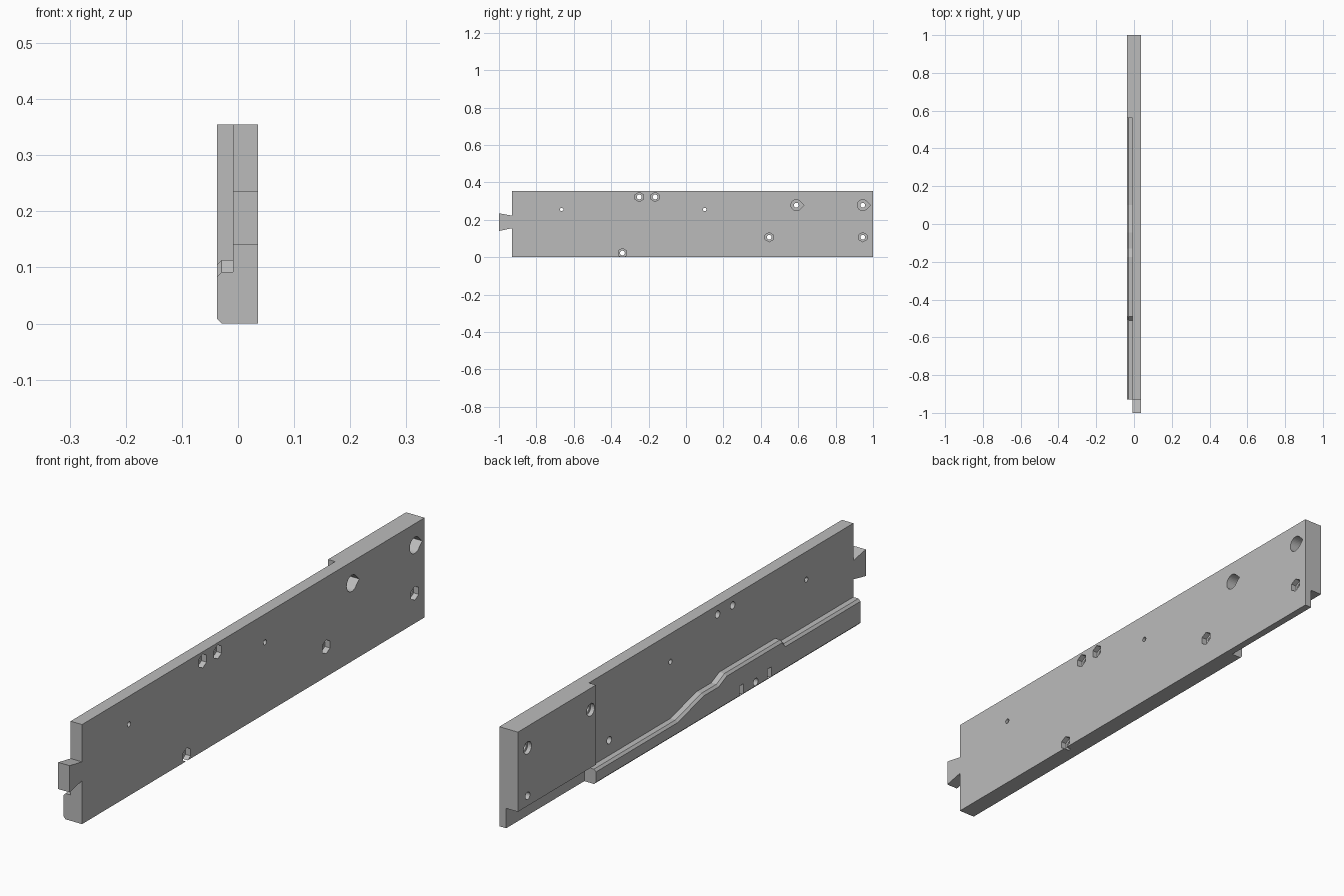
import bpy, bmesh, math

if "Cube" in bpy.data.objects:
    bpy.data.objects.remove(bpy.data.objects["Cube"])

grey = bpy.data.materials.new("plain_grey")
grey.use_nodes = True
colour = (0.5, 0.5, 0.5, 1)
grey.diffuse_color = colour
grey.node_tree.nodes["Principled BSDF"].inputs["Base Color"].default_value = colour

OUT, PANEL, THIN, FLAT = -0.037, -0.009, 0.009, 0.036   # depth levels along x
TOP, FRONT, STEP, BACK = 0.355, -0.93, 0.56, 1.0


def prism(name, outline, x0, x1, chamfer=0):
    """Extrude a (y, z) outline from x0 to x1, chamfering the long edges at x0."""
    bm = bmesh.new()
    face = bm.faces.new([bm.verts.new((x0, y, z)) for y, z in outline])
    ext = bmesh.ops.extrude_face_region(bm, geom=[face])
    for v in ext["geom"]:
        if isinstance(v, bmesh.types.BMVert):
            v.co.x = x1
    bmesh.ops.recalc_face_normals(bm, faces=bm.faces)
    if chamfer:
        edges = [e for e in bm.edges
                 if all(abs(v.co.x - x0) < 1e-5 for v in e.verts)
                 and abs(e.verts[0].co.y - e.verts[1].co.y) > 0.001]
        bmesh.ops.bevel(bm, geom=edges, offset=chamfer, segments=1, affect='EDGES')
    mesh = bpy.data.meshes.new(name)
    bm.to_mesh(mesh)
    bm.free()
    mesh.materials.append(grey)
    obj = bpy.data.objects.new(name, mesh)
    bpy.context.collection.objects.link(obj)
    return obj


def rect(y0, y1, z0, z1):
    return [(y0, z0), (y1, z0), (y1, z1), (y0, z1)]


def ring(y, z, r, sides=24, turn=0.0):
    return [(y + r * math.cos(turn + i * math.tau / sides),
             z + r * math.sin(turn + i * math.tau / sides)) for i in range(sides)]


def teardrop(y, z, r):
    pts = [(y + r * math.cos(a), z + r * math.sin(a))
           for a in (math.pi / 4 + i * 1.5 * math.pi / 24 for i in range(25))]
    return pts + [(y + r * math.sqrt(2), z)]


def combine(target, tool, operation):
    mod = target.modifiers.new(operation, 'BOOLEAN')
    mod.operation = operation
    mod.solver = 'EXACT'
    mod.object = tool
    bpy.context.view_layer.objects.active = target
    bpy.ops.object.modifier_apply(modifier=mod.name)
    bpy.data.objects.remove(tool)


# Main plate with the flared tongue at the front
plate = prism("side_plate", [
    (FRONT, 0), (STEP, 0), (STEP, 0.071), (BACK, 0.071), (BACK, TOP), (FRONT, TOP),
    (FRONT, 0.222), (-1, 0.235), (-1, 0.14), (FRONT, 0.155)], PANEL, FLAT)

# Thin lower lip and thick block at the rear
combine(plate, prism("rear_lip", rect(0.5, BACK, 0, 0.1), THIN, FLAT), 'UNION')
combine(plate, prism("rear_block", rect(STEP, BACK, 0.071, TOP), OUT, 0.02), 'UNION')

# Stepped ledge along the lower edge
ledge = [(FRONT, 0), (STEP, 0), (STEP, 0.053), (0.1, 0.053), (-0.045, 0.092),
         (-0.13, 0.092), (-0.175, 0.113), (-0.49, 0.113), (-0.51, 0.092), (FRONT, 0.092)]
combine(plate, prism("ledge", ledge, OUT, 0, 0.008), 'UNION')

# Screw holes with hexagonal nut pockets on the flat side
for y, z in [(-0.25, 0.322), (-0.165, 0.322), (-0.34, 0.022), (0.445, 0.107), (0.945, 0.107)]:
    combine(plate, prism("bore", ring(y, z, 0.013), -0.1, 0.1), 'DIFFERENCE')
    combine(plate, prism("nut_pocket", ring(y, z, 0.025, 6, math.pi / 6), 0.016, 0.1), 'DIFFERENCE')

# Rear holes with teardrop pockets and a round counterbore
for y in (0.59, 0.945):
    combine(plate, prism("bore", ring(y, 0.278, 0.013), -0.1, 0.1), 'DIFFERENCE')
    combine(plate, prism("pocket", teardrop(y, 0.278, 0.029), -0.004, 0.1), 'DIFFERENCE')
    combine(plate, prism("counterbore", ring(y, 0.278, 0.022), -0.1, -0.022), 'DIFFERENCE')

# Small pin holes
for y in (-0.665, 0.1):
    combine(plate, prism("pin_hole", ring(y, 0.255, 0.009, 16), -0.1, 0.1), 'DIFFERENCE')

# Notches in the ledge beside the lower screw
for y in (-0.26, -0.418):
    combine(plate, prism("notch", rect(y - 0.011, y + 0.011, 0.004, 0.042), -0.1, -0.018), 'DIFFERENCE')
